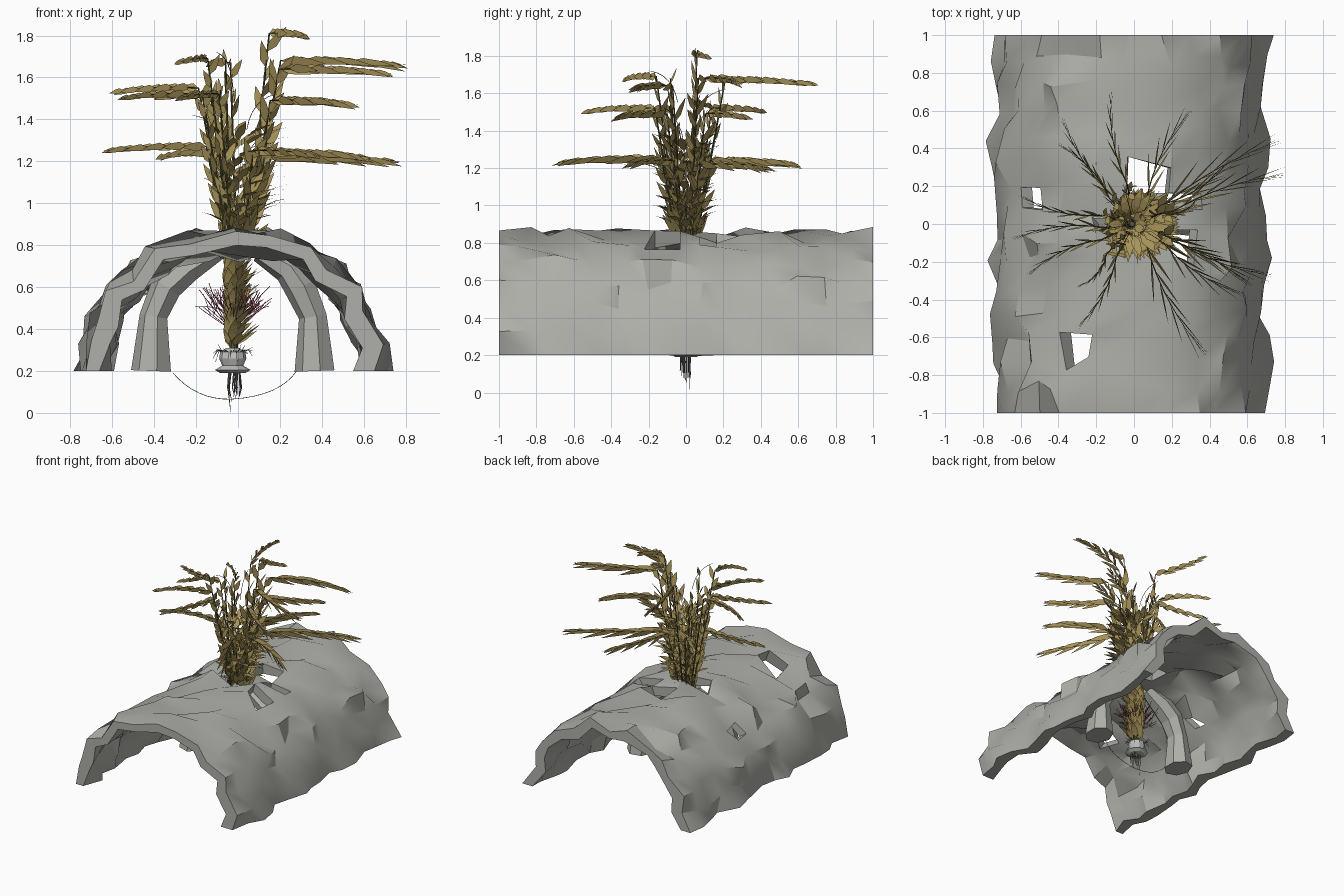
import bpy, bmesh, math, random
from mathutils import Vector as V

if "Cube" in bpy.data.objects:
    bpy.data.objects.remove(bpy.data.objects["Cube"])

random.seed(23)


def material(name, r, g, b):
    m = bpy.data.materials.new(name)
    m.diffuse_color = (r, g, b, 1)
    m.use_nodes = True
    m.node_tree.nodes["Principled BSDF"].inputs["Base Color"].default_value = m.diffuse_color
    return m


ROCK = material("grey rock", 0.43, 0.43, 0.40)
LEAF = material("dry tan leaf", 0.39, 0.295, 0.10)
STEM = material("dark olive stem", 0.10, 0.10, 0.035)
POT = material("pale pot", 0.55, 0.55, 0.53)
ROOT = material("grey root", 0.16, 0.15, 0.145)
TWIG = material("red twig", 0.30, 0.06, 0.11)


def finish(bm, name, mat, smooth=None):
    bmesh.ops.recalc_face_normals(bm, faces=bm.faces)
    me = bpy.data.meshes.new(name)
    bm.to_mesh(me)
    bm.free()
    me.materials.append(mat)
    ob = bpy.data.objects.new(name, me)
    bpy.context.collection.objects.link(ob)
    if smooth:
        bpy.ops.object.select_all(action='DESELECT')
        ob.select_set(True)
        bpy.context.view_layer.objects.active = ob
        bpy.ops.object.shade_smooth_by_angle(angle=math.radians(smooth))
    return ob


def tube(bm, pts, radii, sides=5, squash=1.0):
    """Loft a closed tube along a path."""
    pts = [V(p) for p in pts]
    rings = []
    for i, p in enumerate(pts):
        d = (pts[min(i + 1, len(pts) - 1)] - pts[max(i - 1, 0)]).normalized()
        a = d.cross(V((0, 1, 0.01))).normalized()
        b = d.cross(a)
        rings.append([bm.verts.new(p + radii[i] * (a * math.cos(t) + b * squash * math.sin(t)))
                      for t in (2 * math.pi * k / sides for k in range(sides))])
    for r, s in zip(rings, rings[1:]):
        for k in range(sides):
            n = (k + 1) % sides
            bm.faces.new((r[k], r[n], s[n], s[k]))
    bm.faces.new(rings[0])
    bm.faces.new(rings[-1])


def leaf(bm, p, d, length, width, across, droop=0.1):
    """Pointed blade that bends downward toward its tip."""
    d = d.normalized()
    w = (across - d * across.dot(d)).normalized() * width / 2
    at = lambda t: p + d * length * t - V((0, 0, droop * length * t * t))
    b, tip = bm.verts.new(p), bm.verts.new(at(1))
    l1, r1, l2, r2 = (bm.verts.new(at(t) + w * s) for t, s in
                      ((0.28, 1), (0.28, -1), (0.62, 0.75), (0.62, -0.75)))
    bm.faces.new((b, r1, l1))
    bm.faces.new((l1, r1, r2, l2))
    bm.faces.new((l2, r2, tip))


def bezier(a, b, c, n):
    a, b, c = V(a), V(b), V(c)
    return [a * (1 - t) ** 2 + b * 2 * t * (1 - t) + c * t * t for t in (i / n for i in range(n + 1))]


# Rock vault: craggy two-layer shell with gaps
profile = [(-.72, .2), (-.69, .34), (-.66, .47), (-.59, .58), (-.5, .67), (-.38, .76), (-.2, .83), (-.02, .83),
           (.16, .83), (.33, .77), (.46, .68), (.55, .58), (.61, .47), (.66, .34), (.69, .2)]
NU, NV = len(profile) - 1, 15
gaps = [(-.36, -.7), (-.5, .16), (.1, .26), (.3, .15), (.2, -.07), (-.02, .02)]
bm = bmesh.new()
outer, inner = {}, {}
for j in range(NV + 1):
    for i, (x, z) in enumerate(profile):
        end, foot = j in (0, NV), i in (0, NU)
        # Alternate ledges, shifted every two rows, give stepped blocks of stone
        ledge = (i + j // 2) % 2
        k = 1.01 + random.uniform(-.035, .045) + (.035 if ledge else -.03)
        slide = random.uniform(-.045, .045)
        y = -1 + 2 * j / NV + (0 if end else random.uniform(-.04, .04))
        px = x * k + slide * z
        pz = .2 if foot else .2 + (z - .2) * k - slide * x
        outer[i, j] = bm.verts.new((px, y, pz))
        kx = random.uniform(.84, .92)
        inner[i, j] = bm.verts.new((px * kx, y, .2 if foot else .2 + (pz - .2) * (kx + .01)))
cells = {(i, j) for i in range(NU) for j in range(NV)}
mid = lambda c: sum((outer[c[0] + a, c[1] + b].co for a in (0, 1) for b in (0, 1)), V()) / 4
for gx, gy in gaps:
    cells.discard(min(cells, key=lambda c: (mid(c).x - gx) ** 2 + (mid(c).y - gy) ** 2))
for i, j in sorted(cells):
    quad = [(i, j), (i + 1, j), (i + 1, j + 1), (i, j + 1)]
    bm.faces.new([outer[q] for q in quad])
    bm.faces.new([inner[q] for q in reversed(quad)])
    for n, nb in enumerate(((i, j - 1), (i + 1, j), (i, j + 1), (i - 1, j))):
        if nb not in cells:
            a, b = quad[n], quad[(n + 1) % 4]
            bm.faces.new((outer[a], inner[a], inner[b], outer[b]))
finish(bm, "rock_vault", ROCK, 28)

# Inner rock pillars leaning into the vault
for side, name in ((-1, "left_pillar"), (1, "right_pillar")):
    bm = bmesh.new()
    cx = .41 if side < 0 else .37
    tube(bm, [(side * cx, .03, .2), (side * (cx - .01), .03, .46), (side * (cx - .07), .03, .6),
              (side * .24, .03, .69), (side * .1, .03, .77)], [.1, .07, .08, .075, .05], 7, 1.2)
    finish(bm, name, ROCK)

# Turned pot holding the plant
bm = bmesh.new()
tube(bm, [(-.025, 0, z) for z in (.19, .205, .225, .26, .29, .31)],
     [.06, .085, .05, .065, .06, .03], 10)
finish(bm, "pot", POT)

# Hanging roots, a fringe round the pot and one long sagging root
bm = bmesh.new()
for n in range(11):
    x, y = random.uniform(-.055, .015), random.uniform(-.03, .03)
    low = .005 if n == 0 else random.uniform(.05, .12)
    tube(bm, [(x, y, .2), (x + random.uniform(-.01, .01), y, .12), (x * .9, y * 1.2, low)],
         [.004, .003, .001], 4)
for n in range(24):
    h = V((math.cos(n * 2.4), math.sin(n * 2.4), 0))
    tube(bm, [V((-.025, 0, .29)) + h * .05, V((-.025, 0, .3)) + h * .075,
              V((-.025, 0, random.uniform(.24, .33))) + h * .095], [.003, .002, .001], 3)
tube(bm, bezier((-.31, 0, .19), (-.2, .01, .06), (-.03, 0, .065), 8)
     + bezier((-.03, 0, .065), (.2, -.01, .08), (.28, 0, .2), 8)[1:], [.002] * 17, 3)
finish(bm, "roots", ROOT)

# Fine red twigs around the lower stalk
bm = bmesh.new()
for n in range(50):
    a, r = n * 2.4, random.uniform(.11, .19)
    start = V((-.02, 0, random.uniform(.38, .48)))
    tip = V((-.02 + r * math.cos(a), r * .9 * math.sin(a), random.uniform(.5, .62)))
    path = bezier(start, V(((start.x + tip.x) / 2, tip.y / 2, start.z + .05)), tip, 3)
    tube(bm, path, [.002, .002, .002, .002], 3)
    tube(bm, [path[2], path[2] + V((random.uniform(-.03, .03), .02, .06))], [.002, .001], 3)
finish(bm, "red_twigs", TWIG)

leaves, stems = bmesh.new(), bmesh.new()
Z = V((0, 0, 1))

# Leafy central stalk, sweeping toward +x
tube(stems, [(-.02, 0, .28), (-.02, 0, .55), (-.01, 0, .9)], [.02, .02, .015], 6)
for n in range(150):
    z = .31 + .65 * n / 150
    a = n * 2.4
    d = V((math.cos(a) * .4 + .3, math.sin(a) * .5, random.uniform(.5, 1.0)))
    p = V((-.02 + .025 * math.cos(a), .025 * math.sin(a), z))
    leaf(leaves, p, d, random.uniform(.1, .17), .05, d.cross(Z), .15)
# Broad spreading leaves above the vault, longer on the +x side
for n in range(75):
    a, z = n * 2.4, .88 + .006 * n
    h = V((math.cos(a), math.sin(a), 0))
    d = h * .8 + V((.35, 0, random.uniform(.35, .9)))
    leaf(leaves, h * .06 + Z * z, d, random.uniform(.13, .2) + .04 * h.x, .05, d.cross(Z), .25)

# Fronds given by their tips: upright stem, then a level leafy spray
fronds = [(.8, .26, 1.66), (.73, -.27, 1.62), (-.12, .7, 1.65), (.57, -.37, 1.47), (.77, .44, 1.2),
          (.38, -.69, 1.23), (-.6, .15, 1.53), (-.56, -.27, 1.5), (-.3, -.55, 1.5), (-.64, -.08, 1.25),
          (-.38, .56, 1.22), (-.4, .42, 1.5), (-.3, -.33, 1.67), (.33, .13, 1.79), (.3, .6, 1.22),
          (.52, .35, 1.47), (.62, -.33, 1.22)]
for f, tip in enumerate(fronds):
    tip = V(tip)
    h = V((tip.x, tip.y, 0)).normalized()
    side = h.cross(Z) * (1 if f % 2 else -1)
    base = h * .05 + Z * .78
    r = .1 + .15 * (tip.z - .9)
    if f == 13:
        r = .16
    shoulder = h * r + Z * (tip.z + .02)
    rise = bezier(base, h * (.02 + r * .5) + Z * ((base.z + tip.z) / 2), shoulder, 8)
    spray = bezier(shoulder, (shoulder + tip) / 2 + Z * .022 + side * .07, tip, 8)
    tube(stems, rise + spray[1:], [.007 - .0004 * i for i in range(17)], 4)
    # Leaves climbing the stem, fuller on the +x side
    big = 1.25 if tip.x > 0 else 1
    for n in range(14):
        t = n / 14 * 7.9
        p = rise[int(t)].lerp(rise[int(t) + 1], t % 1)
        a = n * 2.4
        d = V((math.cos(a) * .45, math.sin(a) * .45, 1.0)) + h * .15 + V((.1, 0, 0))
        leaf(leaves, p, d, random.uniform(.1, .14) * big, .036 * big, d.cross(V((math.sin(a), 1, .3))), .1)
    # Overlapping edge-on blades along the spray, shorter on the -x side
    size = (tip - shoulder).length
    for n in range(10):
        t = n / 10 * 7.6
        k = int(t)
        p = spray[k].lerp(spray[k + 1], t % 1)
        fan = (.3 if n % 2 else -.3) * (1 - n / 12)
        d = (spray[k + 1] - spray[k]).normalized() + side * fan + Z * random.uniform(-.06, .03)
        length = min(size * (.36 if tip.x > 0 else .24), (tip - p).length + .01)
        leaf(leaves, p, d, length, .046 * (1 - .05 * n), Z + side * fan, .1)

# Slim upright shoots in the middle
for x, y, z in ((-.05, -.06, 1.74), (-.07, .03, 1.6)):
    path = bezier((x * .5, y * .5, .75), (x, y, 1.2), (x * 1.2, y * 1.4, z - .06), 8)
    tube(stems, path, [.006] * 8 + [.003], 4)
    for n, p in enumerate(path[2:]):
        d = V((math.cos(n * 2.4) * .4, math.sin(n * 2.4) * .4, 1))
        leaf(leaves, p - Z * .03, d, .1, .026, V((1, .5, 0)), .05)

# Thin arching whiskers
for n in range(8):
    a, z = n * 2.4, .85 + .1 * n
    h = V((math.cos(a), math.sin(a), 0))
    tube(stems, bezier(h * .05 + Z * z, h * .08 + Z * (z + .15), h * .22 + Z * (z + .17), 6),
         [.002] * 6 + [.001], 3)
finish(leaves, "leaves", LEAF)
finish(stems, "stems", STEM)
